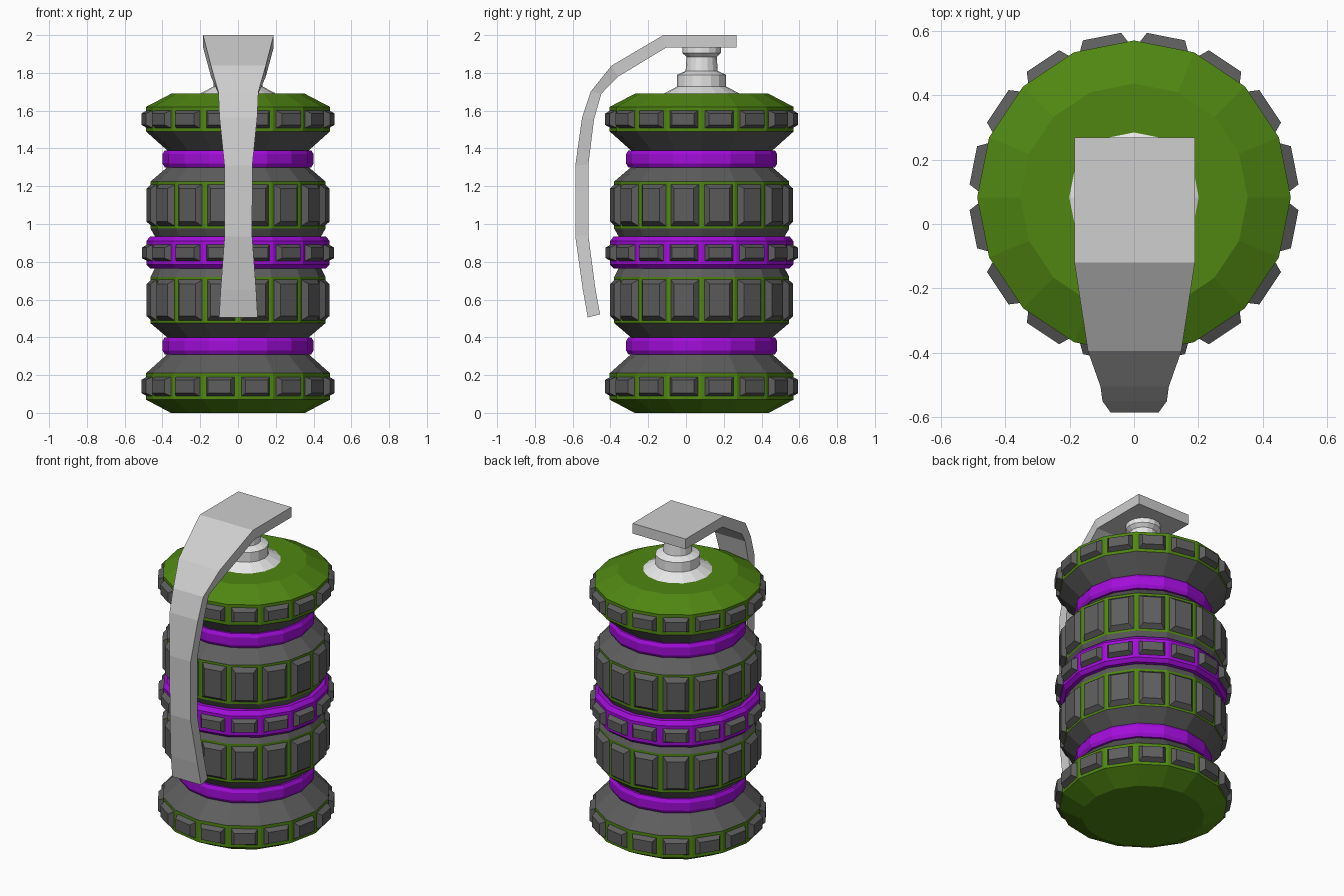
import bpy, bmesh, math

SIDES = 16
AXIS_Y = 0.083

cube = bpy.data.objects.get("Cube")
if cube:
    bpy.data.objects.remove(cube, do_unlink=True)


def material(name, r, g, b):
    m = bpy.data.materials.new(name)
    m.use_nodes = True
    m.diffuse_color = (r, g, b, 1)
    bsdf = next(n for n in m.node_tree.nodes if n.type == 'BSDF_PRINCIPLED')
    bsdf.inputs["Base Color"].default_value = (r, g, b, 1)
    return m


green = material("green", 0.08, 0.24, 0.006)
grey = material("dark grey", 0.11, 0.11, 0.11)
purple = material("purple", 0.36, 0.004, 0.7)
steel = material("steel grey", 0.62, 0.62, 0.62)
white = material("neck white", 0.86, 0.86, 0.86)


def finish(bm, name, mats):
    bmesh.ops.recalc_face_normals(bm, faces=bm.faces)
    mesh = bpy.data.meshes.new(name)
    bm.to_mesh(mesh)
    bm.free()
    for m in mats:
        mesh.materials.append(m)
    obj = bpy.data.objects.new(name, mesh)
    bpy.context.collection.objects.link(obj)
    return obj


def lathe(profile):
    """Spin (radius, height) points; returns the mesh and its bands of faces."""
    bm = bmesh.new()
    rings = []
    for r, z in profile:
        rings.append([bm.verts.new((r * math.cos(a), AXIS_Y + r * math.sin(a), z))
                      for a in (math.tau * i / SIDES for i in range(SIDES))])
    bands = []
    for lo, hi in zip(rings, rings[1:]):
        bands.append([bm.faces.new((lo[i], lo[(i + 1) % SIDES], hi[(i + 1) % SIDES], hi[i]))
                      for i in range(SIDES)])
    caps = [bm.faces.new(rings[0][::-1]), bm.faces.new(rings[-1])]
    bm.normal_update()
    return bm, bands, caps


# Body: radius, height, colour of the band above, stud size on that band
G, D, P = 0, 1, 2
SMALL, BIG = (0.027, 0.022, 0.031), (0.021, 0.032, 0.029)
rows = [
    (0.355, 0.00, G, None), (0.487, 0.07, G, SMALL), (0.487, 0.21, D, None),
    (0.375, 0.31, P, None), (0.388, 0.31, P, None), (0.40, 0.33, P, None),
    (0.40, 0.38, P, None), (0.388, 0.40, P, None), (0.375, 0.40, D, None),
    (0.463, 0.475, G, BIG), (0.463, 0.72, D, None), (0.44, 0.765, P, None),
    (0.465, 0.765, P, None), (0.485, 0.785, P, SMALL), (0.485, 0.91, P, None),
    (0.465, 0.935, P, None), (0.44, 0.935, D, None),
    (0.463, 0.975, G, BIG), (0.463, 1.225, D, None),
    (0.375, 1.30, P, None), (0.388, 1.30, P, None), (0.40, 1.32, P, None),
    (0.40, 1.37, P, None), (0.388, 1.39, P, None), (0.375, 1.39, D, None),
    (0.487, 1.49, G, SMALL), (0.487, 1.62, G, None), (0.353, 1.69, G, None),
]
bm, bands, caps = lathe([row[:2] for row in rows])
for faces, (_, _, colour, stud) in zip(bands, rows):
    for f in faces:
        f.material_index = colour
    if stud:
        frame, slope, height = stud
        bmesh.ops.inset_individual(bm, faces=faces, thickness=frame)
        for f in faces:
            f.material_index = D
        bmesh.ops.inset_individual(bm, faces=faces, thickness=slope, depth=height)
finish(bm, "body", [green, grey, purple])

# Neck under the lever
bm, _, _ = lathe([(0.205, 1.688), (0.13, 1.728), (0.13, 1.79), (0.085, 1.81),
                  (0.08, 1.885), (0.102, 1.905), (0.102, 1.937)])
finish(bm, "neck", [white])

# Safety lever: outer y, z, inner y, z, half width
sections = [
    (0.268, 2.00, 0.268, 1.935, 0.187), (-0.12, 2.00, -0.103, 1.935, 0.187),
    (-0.395, 1.838, -0.36, 1.78, 0.145), (-0.505, 1.70, -0.448, 1.69, 0.106),
    (-0.55, 1.565, -0.487, 1.555, 0.10), (-0.586, 1.31, -0.517, 1.315, 0.074),
    (-0.586, 0.935, -0.517, 0.94, 0.073), (-0.546, 0.65, -0.48, 0.66, 0.094),
    (-0.52, 0.505, -0.455, 0.522, 0.102),
]
bm = bmesh.new()
loops = [[bm.verts.new(p) for p in ((-w, yo, zo), (w, yo, zo), (w, yi, zi), (-w, yi, zi))]
         for yo, zo, yi, zi, w in sections]
for a, b in zip(loops, loops[1:]):
    for i in range(4):
        j = (i + 1) % 4
        bm.faces.new((a[i], a[j], b[j], b[i]))
bm.faces.new(loops[0])
bm.faces.new(loops[-1][::-1])
lever = finish(bm, "safety_lever", [steel])
lever.location.x = 0.002
